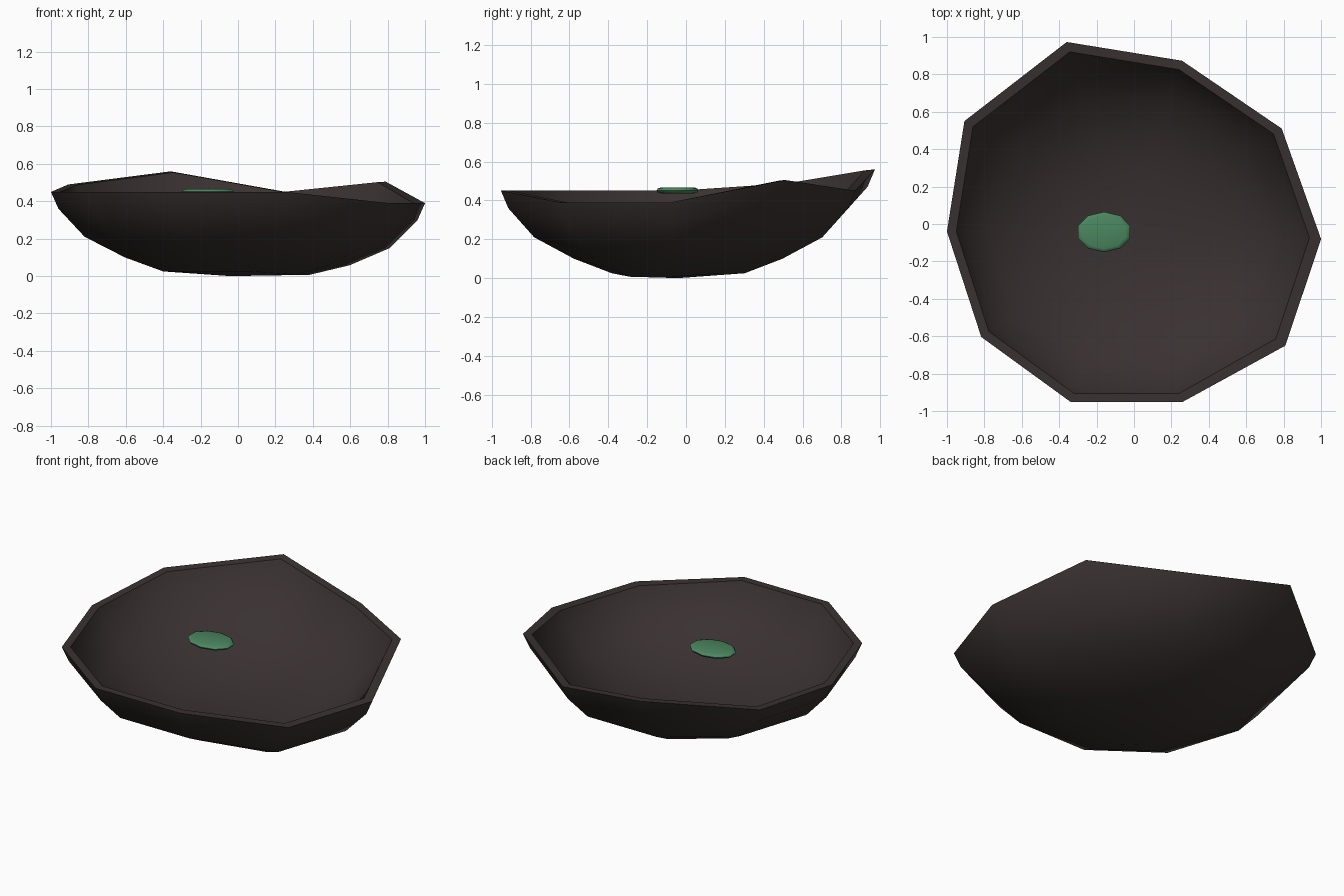
import bpy, bmesh, math

if "Cube" in bpy.data.objects:
    bpy.data.objects.remove(bpy.data.objects["Cube"])

CX, CY, N = -0.04, -0.04, 10


def material(name, rgb):
    m = bpy.data.materials.new(name)
    m.diffuse_color = (*rgb, 1)
    m.use_nodes = True
    m.node_tree.nodes["Principled BSDF"].inputs["Base Color"].default_value = m.diffuse_color
    return m


def finish(bm, name, mat, angle):
    bmesh.ops.recalc_face_normals(bm, faces=bm.faces)
    me = bpy.data.meshes.new(name)
    bm.to_mesh(me)
    bm.free()
    me.materials.append(mat)
    ob = bpy.data.objects.new(name, me)
    bpy.context.collection.objects.link(ob)
    bpy.ops.object.select_all(action='DESELECT')
    bpy.context.view_layer.objects.active = ob
    ob.select_set(True)
    bpy.ops.object.shade_smooth_by_angle(angle=math.radians(angle))


def loft(rings, start, end):
    # bridge closed rings of points and close both ends with a fan
    bm = bmesh.new()
    loops = [[bm.verts.new(p) for p in r] for r in rings]
    for a, b in zip(loops, loops[1:]):
        for i in range(N):
            j = (i + 1) % N
            bm.faces.new((a[i], a[j], b[j], b[i]))
    for loop, tip in ((loops[0], start), (loops[-1], end)):
        c = bm.verts.new(tip)
        for i in range(N):
            bm.faces.new((loop[i], loop[(i + 1) % N], c))
    return bm


# Hand-shaped unevenness per column: the low side sags all the way down,
# the raised lip corners only move the upper rings
SAG = {0: (.08, -.04, -.06), 9: (.073, -.046, -.06)}
LIP = {1: (.053, -.014, .055), 3: (-.023, .10, .11), 4: (-.09, .026, .04)}


def bowl_ring(r, z, sag=1.0, sagz=1.0, lip=0.0):
    pts = []
    for i in range(N):
        a = math.tau * i / N
        dx, dy, dz = 0, 0, 0
        if i in SAG:
            dx, dy, dz = SAG[i]
            dx, dy, dz = dx * sag, dy * sag, dz * sagz
        elif i in LIP:
            dx, dy, dz = (v * lip for v in LIP[i])
        pts.append((CX + r * math.cos(a) + dx, CY + r * math.sin(a) + dy, z + dz))
    return pts


# Bowl: outer wall, flat rim, inner wall
bowl = [
    bowl_ring(.36, .025, .8, .3),
    bowl_ring(.565, .10, .9, .7),
    bowl_ring(.78, .21, .9, 1),
    bowl_ring(.92, .36, 1, 1, 1),
    bowl_ring(.96, .45, 1, 1, 1),
    bowl_ring(.91, .45, .85, 1, .95),
    bowl_ring(.872, .37, .85, 1, .95),
    bowl_ring(.742, .237, .85, 1),
    bowl_ring(.542, .137, .85, .7),
    bowl_ring(.35, .068, .75, .3),
]
finish(loft(bowl, (CX, CY, 0), (CX, CY, .05)), "bowl",
       material("dark brown clay", (.042, .031, .031)), 45)


# Floating pad: flattened rounded disc
def pad_ring(s, z):
    return [(-.16 + .147 * s * math.cos(a), -.043 + .108 * s * math.sin(a), z)
            for a in (math.pi / 2 + math.tau * i / N for i in range(N))]


pad = [pad_ring(.8, .436), pad_ring(.95, .442), pad_ring(1, .452),
       pad_ring(.95, .461), pad_ring(.82, .466)]
finish(loft(pad, (-.16, -.043, .436), (-.16, -.043, .467)), "floating_pad",
       material("leaf green", (.07, .24, .115)), 50)
